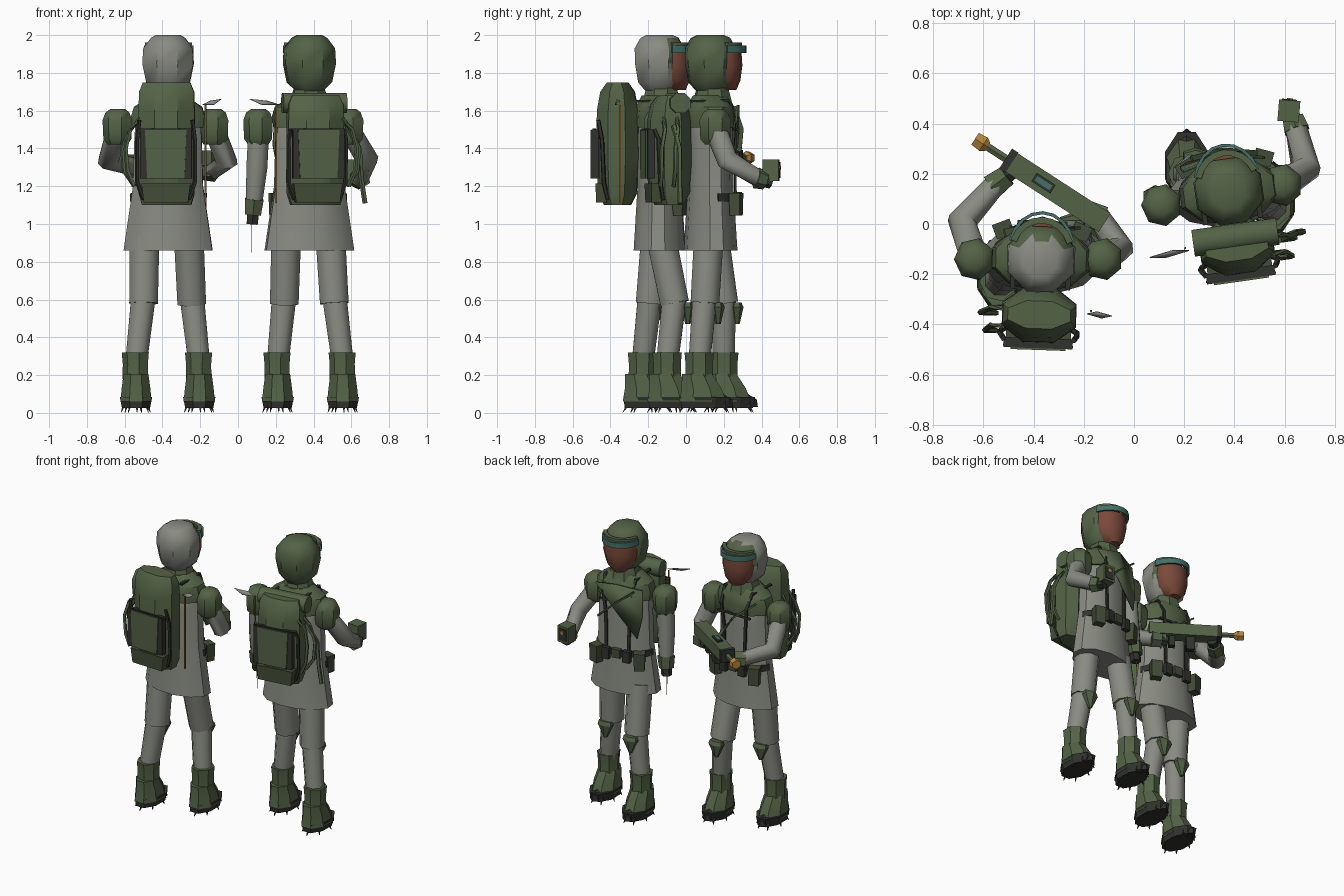
import bpy, bmesh, math
from mathutils import Matrix, Vector

if "Cube" in bpy.data.objects:
    bpy.data.objects.remove(bpy.data.objects["Cube"])

def colour(name, r, g, b):
    m = bpy.data.materials.new(name)
    m.diffuse_color = (r, g, b, 1)
    m.use_nodes = True
    m.node_tree.nodes["Principled BSDF"].inputs["Base Color"].default_value = m.diffuse_color
    return m

GREY = colour("grey_cloth", .25, .26, .225)
GREEN = colour("olive_green", .088, .125, .062)
DEEP = colour("deep_olive", .055, .074, .039)
DARK = colour("charcoal", .03, .032, .026)
SKIN = colour("brown_face", .19, .067, .042)
TEAL = colour("teal_visor", .058, .16, .14)
GOLD = colour("gold_metal", .48, .25, .05)
RUST = colour("rust_pole", .31, .13, .02)

I = Matrix.Identity(4)
M = I          # current placement of the figure's body

def finish(name, bm, mat, angle=35):
    bmesh.ops.recalc_face_normals(bm, faces=bm.faces)
    bm.transform(M)
    me = bpy.data.meshes.new(name)
    bm.to_mesh(me)
    bm.free()
    for m in (mat if isinstance(mat, list) else [mat]):
        me.materials.append(m)
    ob = bpy.data.objects.new(name, me)
    bpy.context.collection.objects.link(ob)
    bpy.ops.object.select_all(action='DESELECT')
    ob.select_set(True)
    bpy.context.view_layer.objects.active = ob
    bpy.ops.object.shade_smooth_by_angle(angle=math.radians(angle))
    return ob

def skin(name, rings, mat, angle):
    bm = bmesh.new()
    vs = [[bm.verts.new(p) for p in r] for r in rings]
    n = len(vs[0])
    for a, b in zip(vs, vs[1:]):
        for i in range(n):
            bm.faces.new((a[i], a[(i + 1) % n], b[(i + 1) % n], b[i]))
    bm.faces.new(vs[0][::-1])
    bm.faces.new(vs[-1])
    return finish(name, bm, mat, angle)

def loft(name, c, rings, mat, n=8, angle=35):
    """Upright shape: rings of (z, rx, ry[, y offset]) around c, flats on the axes."""
    k = 1 / math.cos(math.pi / n)
    out = []
    for z, rx, ry, *o in rings:
        dy = o[0] if o else 0
        out.append([(c[0] + rx * k * math.cos((i + .5) * math.tau / n),
                     c[1] + dy + ry * k * math.sin((i + .5) * math.tau / n), z) for i in range(n)])
    return skin(name, out, mat, angle)

def sweep(name, pts, radii, mat, n=8, angle=50):
    """Tube through points; each radius is a number or (side, up)."""
    pts = [Vector(p) for p in pts]
    if not isinstance(radii, list):
        radii = [radii] * len(pts)
    out = []
    for i, (p, r) in enumerate(zip(pts, radii)):
        t = (pts[min(i + 1, len(pts) - 1)] - pts[max(i - 1, 0)]).normalized()
        ref = Vector((0, 1, 0)) if abs(t.z) > .8 else Vector((0, 0, 1))
        s = t.cross(ref).normalized()
        u = s.cross(t)
        rs, ru = r if isinstance(r, tuple) else (r, r)
        out.append([p + s * rs * math.cos((j + .5) * math.tau / n)
                    + u * ru * math.sin((j + .5) * math.tau / n) for j in range(n)])
    return skin(name, out, mat, angle)

def box(name, c, size, mat, turn=0, taper=1):
    bm = bmesh.new()
    bmesh.ops.create_cube(bm, size=1)
    for v in bm.verts:
        if v.co.z < 0:
            v.co.x *= taper
            v.co.y *= taper
    bm.transform(Matrix.Translation(c) @ Matrix.Rotation(turn, 4, 'Z') @ Matrix.Diagonal((*size, 1)))
    return finish(name, bm, mat)

def panel(name, pts, mat, thick=.012):
    bm = bmesh.new()
    bm.faces.new([bm.verts.new(p) for p in pts])
    ob = finish(name, bm, mat)
    s = ob.modifiers.new("thickness", 'SOLIDIFY')
    s.thickness = thick
    return ob

def arc(rx, ry, y, z, a, b):
    """Points on an elliptical arc at height z between two angles."""
    return [(rx * math.cos(t), y + ry * math.sin(t), z)
            for t in (math.radians(a + (b - a) * i / 8) for i in range(9))]

def body(tag, grey_hood, top, hose_side, pennant):
    # coat and shoulder mantle
    loft(tag + "coat", (0, 0), [(.86, .235, .135), (1.2, .185, .115), (1.45, .178, .113),
                                (1.58, .17, .105), (1.64, .1, .08)], GREY, 12)
    loft(tag + "mantle", (0, 0), [(1.51, .187, .123), (1.57, .195, .125), (1.62, .18, .12), (1.68, .09, .09)], GREEN, 10)
    loft(tag + "collar", (0, .01), [(1.64, .1, .1), (1.68, .09, .09), (1.74, .07, .075)], GREEN)
    # hood, green in front, optionally grey behind
    hood = loft(tag + "hood", (0, 0), [(1.70, .065, .07), (1.75, .115, .112), (1.85, .135, .128), (1.93, .13, .13),
                                       (1.985, .09, .1), (2.0, .065, .07)], [GREEN, GREY], 8, 40)
    if grey_hood:
        inv = M.inverted()
        for p in hood.data.polygons:
            c = inv @ p.center
            p.material_index = int(c.y < .07 or c.z < 1.88)
    # face, visor and cap peak above it
    loft(tag + "face", (0, .065), [(1.71, .045, .07), (1.76, .095, .09), (1.84, .115, .1), (1.915, .112, .095)], SKIN, 10, 50)
    sweep(tag + "visor", arc(.13, .155, .03, 1.925, 15, 165), (.009, .027), TEAL, 4, 30)
    sweep(tag + "cap_peak", arc(.12, .13, .025, 1.952, 20, 160), (.018, .012), GREEN, 4, 30)
    # belt across the front, buckle and pouches
    sweep(tag + "belt", arc(.196, .125, 0, 1.14, 5, 175), (.012, .03), DARK, 4, 50)
    box(tag + "buckle", (0, .135, 1.14), (.06, .03, .06), DEEP)
    for s in (-1, 1):
        box(tag + "belt_pouch", (s * .155, .115, 1.105), (.075, .06, .12), DEEP, -s * .4, .9)
        box(tag + "small_pouch", (s * .075, .138, 1.13), (.05, .03, .08), DARK)
        sweep(tag + "harness_strap", [(s * .08, .122, 1.16), (s * .085, .118, 1.4), (s * .1, .127, 1.56),
                                      (s * .11, .08, 1.655), (s * .11, -.12, 1.65)], (.014, .008), DARK, 4, 30)
    sweep(tag + "chest_strap", [(-.13, .124, 1.5), (.13, .124, 1.5)], (.007, .01), DARK, 4, 30)
    # backpack with framed pocket
    k = lambda z: 1.1 + (z - 1.1) * (top - 1.1) / .65
    loft(tag + "backpack", (0, -.222), [(1.10, .13, .07), (1.16, .147, .1), (k(1.35), .148, .112), (k(1.6), .148, .108),
                                        (k(1.7), .145, .09), (top, .125, .055)], GREEN, 8, 30)
    box(tag + "pocket_frame", (0, -.335, 1.37), (.275, .04, .26), DARK)
    box(tag + "pocket_panel", (0, -.358, 1.37), (.22, .008, .256), GREEN, 0, .9)
    box(tag + "pack_base", (0, -.305, 1.165), (.26, .06, .1), DEEP, 0, .9)
    sweep(tag + "pack_band", [(-.14, -.345, 1.5), (.14, -.345, 1.5)], (.006, .007), DARK, 4)
    for s in (-1, 1):
        sweep(tag + "pack_strap", [(s * .14, -.32, k(1.55)), (s * .153, -.3, 1.45), (s * .153, -.29, 1.22),
                                   (s * .12, -.27, 1.13)], .012, DARK, 5)
    # hoses looping at one side of the pack
    h = hose_side
    for d in (0, .07):
        sweep(tag + "side_hose", [(h * .14, -.2 - d, 1.56), (h * .19, -.2 - d, 1.5), (h * (.235 - d * .3), -.22 - d, 1.4),
                                  (h * (.225 - d * .3), -.22 - d, 1.28), (h * .17, -.22 - d, 1.2)], .012, GREEN, 5)
    # thin pole with a ragged pennant on the other side
    box(tag + "pole", (-h * .205, -.2, 1.37), (.008, .008, .52), RUST)
    p, q = pennant
    panel(tag + "pennant", [(-h * p, -.21, 1.63), (-h * (p * .6 + q * .4), -.2, 1.65), (-h * q, -.215, 1.66),
                            (-h * (p * .4 + q * .6), -.225, 1.63)], GREY, .004)

def leg(tag, hip, knee, ankle):
    sweep(tag + "thigh", [hip, knee], [.085, .082], GREY, 8)
    x, y, z = knee
    sweep(tag + "shin", [(x, y, z + .04), ankle], [.07, .062], GREY, 8)
    loft(tag + "knee_pad", (x, y + .07), [(.47, .01, .012), (.56, .05, .03), (.585, .045, .02)], GREEN, 6, 20)
    a = ankle[:2]
    loft(tag + "boot_shaft", a, [(.18, .064, .068), (.26, .063, .067), (.32, .068, .072)], GREEN, 7, 20)
    loft(tag + "boot", a, [(.06, .083, .125, .02), (.13, .076, .105, .012), (.205, .066, .08, -.012)], GREEN, 8, 20)
    # dark sole with a low pointed toe
    loft(tag + "sole", a, [(.025, .074, .125, .03), (.085, .086, .133, .033)], DARK, 8, 20)
    loft(tag + "toe_cap", (a[0], a[1] + .1), [(.03, .05, .07), (.07, .048, .065), (.115, .03, .03, -.03)], DARK, 6, 20)
    # cleats splaying from the sole
    for i in range(7):
        t = i * math.tau / 7 + .3
        c, s = math.cos(t), math.sin(t)
        sweep(tag + "cleat", [(a[0] + .065 * c, a[1] + .03 + .11 * s, .04),
                              (a[0] + .08 * c, a[1] + .03 + .135 * s, .003)], [.01, .002], DARK, 4)

def arm(tag, shoulder, elbow, wrist, hand):
    x, y = shoulder[:2]
    loft(tag + "shoulder_pad", (x, y), [(1.42, .05, .05), (1.45, .07, .073), (1.55, .074, .077),
                                        (1.59, .06, .06), (1.61, .035, .035)], GREEN, 7, 40)
    sweep(tag + "sleeve", [shoulder, elbow, wrist], [.06, .06, .047], GREY, 8)
    w, e = Vector(wrist), Vector(hand)
    sweep(tag + "cuff", [w.lerp(e, -.2), w.lerp(e, .55)], [.057, .048], GREEN, 6, 20)
    sweep(tag + "hand", [w.lerp(e, .4), e], [.036, .034], DARK, 6, 20)

# ---- first figure: grey hood, long gun across the chest ----
M = Matrix.Translation((-.37, -.14, 0)) @ Matrix.Rotation(math.radians(-2), 4, 'Z')
body("first_", True, 1.75, -1, (.19, .29))
sweep("first_sling", [(-.15, .1, 1.6), (0, .135, 1.48), (.14, .13, 1.28)], (.022, .008), GREEN, 4, 30)
M = I
leg("first_left_", (-.495, -.16, .92), (-.5, -.19, .58), (-.54, -.23, .26))
leg("first_right_", (-.26, -.13, .92), (-.245, -.06, .58), (-.205, -.1, .26))
arm("first_left_", (-.635, -.14, 1.5), (-.685, .01, 1.34), (-.55, .16, 1.3), (-.47, .22, 1.31))
arm("first_right_", (-.125, -.14, 1.5), (-.06, -.1, 1.33), (-.14, .03, 1.28), (-.22, .07, 1.28))
M = Matrix.Translation((-.31, .13, 1.35)) @ Matrix.Rotation(math.atan2(.24, -.37), 4, 'Z')
box("gun_body", (-.005, 0, 0), (.45, .088, .08), GREEN)
box("gun_stock", (-.17, 0, -.03), (.12, .075, .1), GREEN, 0, .8)
box("gun_sight_base", (.06, 0, .043), (.09, .04, .012), DARK)
box("gun_sight", (.06, 0, .05), (.07, .022, .008), TEAL)
box("gun_magazine", (.04, 0, -.08), (.06, .045, .1), DARK, 0, .9)
box("gun_grip", (-.08, 0, -.07), (.04, .04, .08), DARK)
box("gun_collar", (.225, 0, 0), (.03, .095, .085), DARK)
sweep("gun_barrel", [(.23, 0, 0), (.35, 0, 0)], .018, GREEN, 6)
sweep("gun_muzzle", [(.325, 0, 0), (.345, 0, 0), (.385, 0, 0)], [.022, .036, .032], GOLD, 6, 20)

# ---- second figure: green hood, draped scarf, hand-held device ----
M = Matrix.Translation((.378, .13, 0)) @ Matrix.Rotation(math.radians(8), 4, 'Z')
body("second_", False, 1.68, 1, (.19, .35))
panel("second_scarf", [(.16, .12, 1.6), (0, .155, 1.63), (-.17, .11, 1.6), (-.18, .125, 1.42), (-.15, .14, 1.27), (0, .15, 1.44)], GREEN)
sweep("second_sling", [(-.13, .15, 1.6), (0, .165, 1.5), (.13, .135, 1.38)], (.016, .008), DEEP, 4, 30)
sweep("second_bedroll", [(-.17, -.185, 1.64), (.17, -.185, 1.64)], .058, GREEN, 8)
sweep("second_long_hose", [(.17, -.22, 1.52), (.24, -.2, 1.4), (.25, -.2, 1.24), (.27, -.2, 1.11)], .014, GREEN, 5)
M = I
leg("second_left_", (.255, .15, .92), (.245, .2, .58), (.21, .2, .26))
leg("second_right_", (.49, .12, .92), (.51, .1, .58), (.555, .07, .26))
arm("second_left_", (.11, .075, 1.5), (.1, .08, 1.3), (.085, .1, 1.11), (.075, .11, 1.0))
arm("second_right_", (.59, .155, 1.5), (.685, .22, 1.34), (.645, .385, 1.24), (.625, .45, 1.22))
box("thin_blade", (.072, .11, .89), (.003, .004, .24), RUST, 0, .3)
box("device_body", (.617, .45, 1.285), (.085, .085, .115), GREEN, -.08)
box("device_front", (.62, .493, 1.285), (.06, .008, .085), DARK, -.08)
sweep("device_nozzle", [(.62, .48, 1.3), (.622, .501, 1.3)], .014, GOLD, 6)
